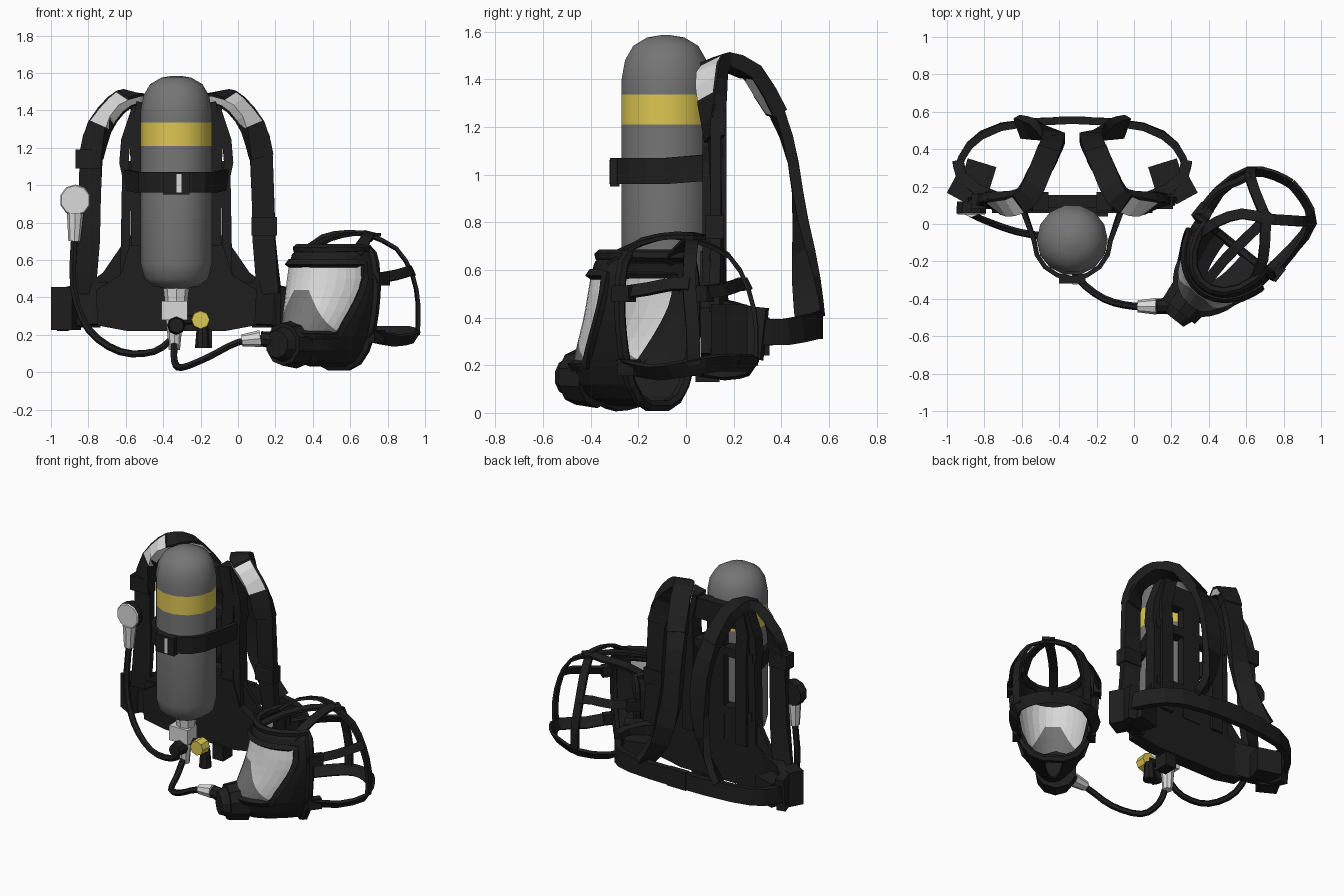
import bpy, bmesh, math
from mathutils import Vector, Matrix

if "Cube" in bpy.data.objects:
    bpy.data.objects.remove(bpy.data.objects["Cube"])

def material(name, c):
    m = bpy.data.materials.new(name)
    m.diffuse_color = (*c, 1)
    m.use_nodes = True
    m.node_tree.nodes["Principled BSDF"].inputs["Base Color"].default_value = m.diffuse_color
    return m

BLACK = material("black webbing", (.013, .013, .013))
GREY = material("tank grey", (.18, .18, .18))
YELLOW = material("safety yellow", (.72, .57, .085))
LIGHT = material("light metal", (.7, .7, .7))
CX = -.33                                   # centre plane of the backpack
TX, TY = CX, -.085                          # tank axis

def finish(name, bm, *mats):
    bmesh.ops.recalc_face_normals(bm, faces=bm.faces)
    me = bpy.data.meshes.new(name)
    bm.to_mesh(me)
    bm.free()
    for m in mats:
        me.materials.append(m)
    ob = bpy.data.objects.new(name, me)
    bpy.context.collection.objects.link(ob)
    return ob

def box(name, c, s, m, rot=0):
    bm = bmesh.new()
    bmesh.ops.create_cube(bm, size=1, matrix=Matrix.Translation(c) @ Matrix.Rotation(rot, 4, 'Z')
                          @ Matrix.Diagonal((*s, 1)))
    return finish(name, bm, m)

def rod(name, p, q, r1, r2, m, n=8):
    p, q = Vector(p), Vector(q)
    bm = bmesh.new()
    rot = (q - p).to_track_quat('Z', 'Y').to_matrix().to_4x4()
    bmesh.ops.create_cone(bm, cap_ends=True, segments=n, radius1=r1, radius2=r2,
                          depth=(q - p).length, matrix=Matrix.Translation((p + q) / 2) @ rot)
    return finish(name, bm, m)

def sweep(name, pts, w, t, m, ref, n=4, closed=False, sub=1):
    """Sweep a rectangle (n=4) or an n-sided ellipse; ref(p) gives the thickness direction."""
    P = [Vector(p) for p in pts]
    if sub > 1:                             # Catmull-Rom smoothing
        Q = []
        for i in range(len(P) - 1):
            a, b, c, d = P[max(i-1, 0)], P[i], P[i+1], P[min(i+2, len(P)-1)]
            for k in range(sub):
                u = k / sub
                Q.append(.5 * (2*b + (c-a)*u + (2*a-5*b+4*c-d)*u*u + (3*b-a-3*c+d)*u**3))
        P = Q + [P[-1]]
    if n == 4:
        sec = [(w/2, t/2), (-w/2, t/2), (-w/2, -t/2), (w/2, -t/2)]
    else:
        sec = [(w/2*math.cos(k*math.tau/n), t/2*math.sin(k*math.tau/n)) for k in range(n)]
    bm, rings, N = bmesh.new(), [], len(P)
    for i, p in enumerate(P):
        a, b = (P[i-1], P[(i+1) % N]) if closed else (P[max(i-1, 0)], P[min(i+1, N-1)])
        tan = (b - a).normalized()
        nr = Vector(ref(p))
        nr = (nr - tan * nr.dot(tan)).normalized()
        sd = tan.cross(nr)
        rings.append([bm.verts.new(p + sd*x + nr*y) for x, y in sec])
    for i in range(N if closed else N - 1):
        A, B = rings[i], rings[(i+1) % N]
        for k in range(n):
            bm.faces.new((A[k], A[(k+1) % n], B[(k+1) % n], B[k]))
    if not closed:
        bm.faces.new(rings[0])
        bm.faces.new(rings[-1])
    return finish(name, bm, m)

skew = lambda p: (.5, .8, -.33)

# Tank: lathed profile with a yellow band
prof = [(.05, .445), (.12, .46), (.17, .5), (.19, .58), (.19, .9), (.19, 1.21), (.19, 1.335),
        (.19, 1.4), (.175, 1.48), (.14, 1.54), (.08, 1.575), (.02, 1.585)]
bm, n = bmesh.new(), 14
rings = [[bm.verts.new((TX + r*math.cos(k*math.tau/n), TY + r*math.sin(k*math.tau/n), z))
          for k in range(n)] for r, z in prof]
for A, B in zip(rings, rings[1:]):
    for k in range(n):
        f = bm.faces.new((A[k], A[(k+1) % n], B[(k+1) % n], B[k]))
        f.smooth = True
        f.material_index = int(1.21 < f.calc_center_median().z < 1.335)
bm.faces.new(rings[0])
bm.faces.new(rings[-1])
finish("tank", bm, GREY, YELLOW)

# Tank strap and its buckle
arc = [(TX + .205*math.cos(a), TY + .205*math.sin(a), 1.015)
       for a in (math.pi + k*math.pi/8 for k in range(9))]
sweep("tank_strap", [(CX-.27, .1, 1.03)] + arc + [(CX+.27, .1, 1.03)], .11, .025, BLACK,
      lambda p: (p.x - TX, p.y - TY, 0))
box("tank_strap_buckle", (CX, -.298, 1.01), (.14, .04, .12), BLACK)
box("buckle_clip", (CX+.015, -.32, 1.01), (.025, .008, .1), LIGHT)

# Back frame: flared lower plate, rails and cross bars
half = [(.16, .22), (.26, .22), (.42, .25), (.43, .44), (.3, .52), (.25, .68)]
bm = bmesh.new()
f = bm.faces.new([bm.verts.new((CX+x, .06, z)) for x, z in half]
                 + [bm.verts.new((CX-x, .06, z)) for x, z in reversed(half)])
ext = bmesh.ops.extrude_face_region(bm, geom=[f])["geom"]
bmesh.ops.translate(bm, vec=(0, .09, 0), verts=[v for v in ext if isinstance(v, bmesh.types.BMVert)])
finish("lower_plate", bm, BLACK)
box("frame_foot", (-.18, .09, .18), (.08, .1, .1), BLACK)
box("centre_rail", (CX, .13, .95), (.13, .05, .9), BLACK)
for z, h, w in ((1.34, .14, .46), (1.1, .06, .56), (.7, .06, .54)):
    box("cross_bar", (CX, .12, z), (w, .07, h), BLACK)
for s in (-1, 1):
    X = lambda d: CX + s*d
    sweep("inner_rail", [(X(.2), .12, .5), (X(.2), .12, 1.1), (X(.21), .12, 1.25), (X(.17), .12, 1.44)],
          .085, .1, BLACK, lambda p: (0, 1, 0))
    sweep("outer_rail", [(X(.275), .11, .5), (X(.265), .11, 1.05), (X(.28), .11, 1.12),
                         (X(.27), .11, 1.24), (X(.21), .12, 1.42)], .05, .08, BLACK, lambda p: (0, 1, 0))
    # Shoulder strap: up the outside, over the top, down the wearer's chest
    path = [(.5, .14, .42), (.47, .13, .7), (.455, .12, 1.15), (.41, .11, 1.31), (.32, .11, 1.43),
            (.24, .15, 1.47), (.18, .27, 1.43), (.13, .38, 1.26), (.1, .45, 1.05), (.11, .48, .8),
            (.18, .505, .55), (.28, .52, .4)]
    loop = lambda p: (0, p.y - .3, p.z - 1)
    sweep("shoulder_strap", [(X(a), b, c) for a, b, c in path], .12, .045, BLACK, loop, sub=2)
    pad = sweep("strap_pad", [(X(a), b, c) for a, b, c in path[2:8]], .122, .065, BLACK, loop, sub=2)
    pad.data.materials.append(LIGHT)
    bm = bmesh.new()                        # inset reflective patch on the front of the pad
    bm.from_mesh(pad.data)
    front = [f for f in bm.faces if f.normal.y < -.4 and 1.28 < f.calc_center_median().z < 1.47]
    bmesh.ops.inset_region(bm, faces=front, thickness=.016)
    for f in front:
        f.material_index = 1
    bm.to_mesh(pad.data)
    bm.free()
    box("strap_adjuster", (X(.47), .12, .78 if s > 0 else 1.14), (.135, .08, .1), BLACK)
    # Lower side webbing from the frame to the hip
    sweep("side_webbing", [(X(.25), .11, .66), (X(.36), .13, .5), (X(.5), .16, .4)], .09, .03, BLACK,
          lambda p: (0, 1, 0))
    # Hip pads with end pouches
    sweep("hip_pad", [(X(.36), .12, .37), (X(.5), .17, .36), (X(.59), .24, .34), (X(.61), .33, .33)],
          .22, .06, BLACK, lambda p: (p.x - CX, p.y - .4, 0))
    box("hip_pouch", (X(.59), .18, .34), (.13, .1, .23), BLACK, s*.5)
    box("hip_buckle", (X(.5), .27, .32), (.16, .12, .16), BLACK, s*.3)

# Waist belt loop
belt = [(.61, .3, .34), (.55, .42, .34), (.38, .52, .36)]
sweep("waist_belt", [(CX-a, b, c) for a, b, c in belt] + [(CX, .555, .37)]
      + [(CX+a, b, c) for a, b, c in reversed(belt)], .11, .04, BLACK,
      lambda p: (p.x - CX, p.y - .2, 0), sub=2)
box("belt_buckle", (CX, .555, .37), (.14, .04, .12), BLACK)

# Valve group under the tank
rod("valve_neck", (TX, TY, .46), (TX, TY, .28), .07, .05, LIGHT)
box("valve_body", (TX-.01, TY-.02, .33), (.14, .1, .1), LIGHT)
rod("valve_stem", (TX-.01, TY, .28), (TX-.01, TY, .12), .045, .03, LIGHT)
rod("valve_handwheel", (TX, TY-.05, .25), (TX, TY-.13, .25), .05, .04, BLACK)
rod("bypass_arm", (TX, TY, .28), (-.2, -.1, .28), .025, .025, BLACK)
rod("yellow_knob", (-.2, -.09, .28), (-.2, -.16, .28), .052, .048, YELLOW)
rod("outlet_port", (-.19, -.08, .25), (-.19, -.08, .13), .03, .04, BLACK)

# Pressure gauge and its hose
rod("gauge", (-.87, .12, .92), (-.87, .06, .92), .08, .084, BLACK, 10)
rod("gauge_face", (-.87, .06, .92), (-.87, .052, .92), .084, .078, LIGHT, 10)
rod("gauge_stem", (-.87, .08, .85), (-.875, .08, .7), .045, .032, LIGHT)
sweep("gauge_hose", [(-.875, .08, .72), (-.88, .06, .45), (-.8, .02, .23), (-.63, -.04, .11),
                     (-.45, -.07, .11), (-.34, -.08, .19)], .04, .04, BLACK, skew, 6, sub=3)

# Air hose to the mask
sweep("air_hose", [(-.34, -.1, .15), (-.34, -.17, .06), (-.3, -.29, .025), (-.16, -.4, .08),
                   (0, -.44, .16), (.16, -.44, .18)], .04, .04, BLACK, skew, 6, sub=3)
rod("hose_connector", (.02, -.44, .17), (.12, -.44, .18), .032, .045, LIGHT)

# Mask, in its own turned frame: u = sideways, v = forwards
def L(u, v, z):
    return Vector((.54 + .78*u - .62*v, -.12 - .62*u - .78*v, z))

rows = [(.03, .06, .24), (.06, .13, .34), (.12, .18, .4), (.2, .215, .42), (.26, .23, .4), (.32, .242, .375),
        (.38, .25, .35), (.44, .255, .33), (.5, .255, .315), (.58, .245, .3), (.63, .23, .285), (.66, .2, .265)]
cols, edge = 18, 2                          # the visor border runs along the third column
def shell(row, k):
    z, w, d = row
    e, s, s0 = min(1.28, .97 + max(0, z - .2)*1.1), 2*k/cols - 1, 1 - 2*edge/cols
    a = abs(s)/s0*e if abs(s) <= s0 else e + (abs(s) - s0)/(1 - s0)*(math.pi/2 - e)
    a = math.copysign(a, s)
    return L(w*math.sin(a), d*math.cos(a), z)
bm = bmesh.new()
G = [[bm.verts.new(shell(r, k)) for k in range(cols + 1)] for r in rows]
for i in range(len(rows) - 1):
    for k in range(cols):
        f = bm.faces.new((G[i][k], G[i][k+1], G[i+1][k+1], G[i+1][k]))
        f.material_index = int(3 <= i < 9 and edge <= k < cols - edge)
cuts = [(L(s*.05, 0, .44), L(s*.24, 0, .14) - L(0, 0, 0)) for s in (-1, 1)]
for co, no in cuts:                         # slanted cuts outline the nose cup
    bmesh.ops.bisect_plane(bm, geom=bm.verts[:] + bm.edges[:] + bm.faces[:], plane_co=co, plane_no=no)
for f in bm.faces:
    c = f.calc_center_median()
    if f.material_index and c.z < .44 and all((c - co).dot(no) < 0 for co, no in cuts):
        f.material_index = 2
mask = finish("mask_shell", bm, BLACK, LIGHT, GREY)
mask.modifiers.new("thickness", 'SOLIDIFY').thickness = .012
out = lambda p: p - L(0, 0, .38)
rim = [shell(r, 0) for r in rows] + [shell(rows[-1], k) for k in range(2, cols, 2)] \
    + [shell(r, cols) for r in reversed(rows)]
sweep("mask_seal", rim, .05, .05, BLACK, out, 6, closed=True)
vis = [shell(r, edge) for r in rows[3:10]] + [shell(rows[9], k) for k in range(edge+1, cols-edge)] \
    + [shell(r, cols-edge) for r in reversed(rows[3:10])] \
    + [shell(rows[3], k) for k in range(cols-edge-1, edge, -1)]
sweep("visor_frame", vis, .035, .035, BLACK, out, closed=True)

# Breathing regulator on the chin
rod("regulator", L(-.02, .34, .15), L(-.02, .46, .15), .13, .115, BLACK, 10)
rod("regulator_cap", L(-.02, .46, .15), L(-.02, .51, .15), .095, .075, BLACK, 10)
rod("regulator_inlet", L(-.02, .42, .16), (.12, -.44, .18), .05, .04, BLACK)

# Head harness
head = lambda p: p - L(0, -.12, .4)
def harness(name, pts, w=.055):
    sweep(name, [L(*p) for p in pts], w, .018, BLACK, head, sub=2)
harness("top_strap", [(0, .26, .65), (0, .1, .71), (.02, -.08, .74), (.04, -.22, .73)])
box("crown_pad", L(.04, -.22, .735), (.08, .08, .02), BLACK, -.67)
for s in (-1, 1):
    o = .025                                # the harness hangs slightly to one side
    harness("brow_strap", [(s*.2, .1, .63), (s*.16, -.04, .72), (s*.08, -.16, .745), (.04, -.22, .74)])
    harness("crown_strap", [(.04, -.22, .73), (o+s*.13, -.3, .66), (o+s*.2, -.35, .52),
                            (o+s*.215, -.38, .36), (o+s*.21, -.38, .2)])
    harness("temple_strap", [(s*.26, .02, .5), (s*.265, -.16, .52), (o+s*.23, -.28, .54),
                             (o+s*.2, -.35, .54)])
    harness("neck_strap", [(s*.22, .02, .2), (s*.25, -.18, .17), (o+s*.215, -.36, .19),
                           (o+s*.1, -.43, .21), (o, -.45, .21)], .075)
    for z, u in ((.5, .265), (.19, .23)):
        box("strap_buckle", L(s*u, -.03, z), (.05, .09, .07), BLACK, -.67)
